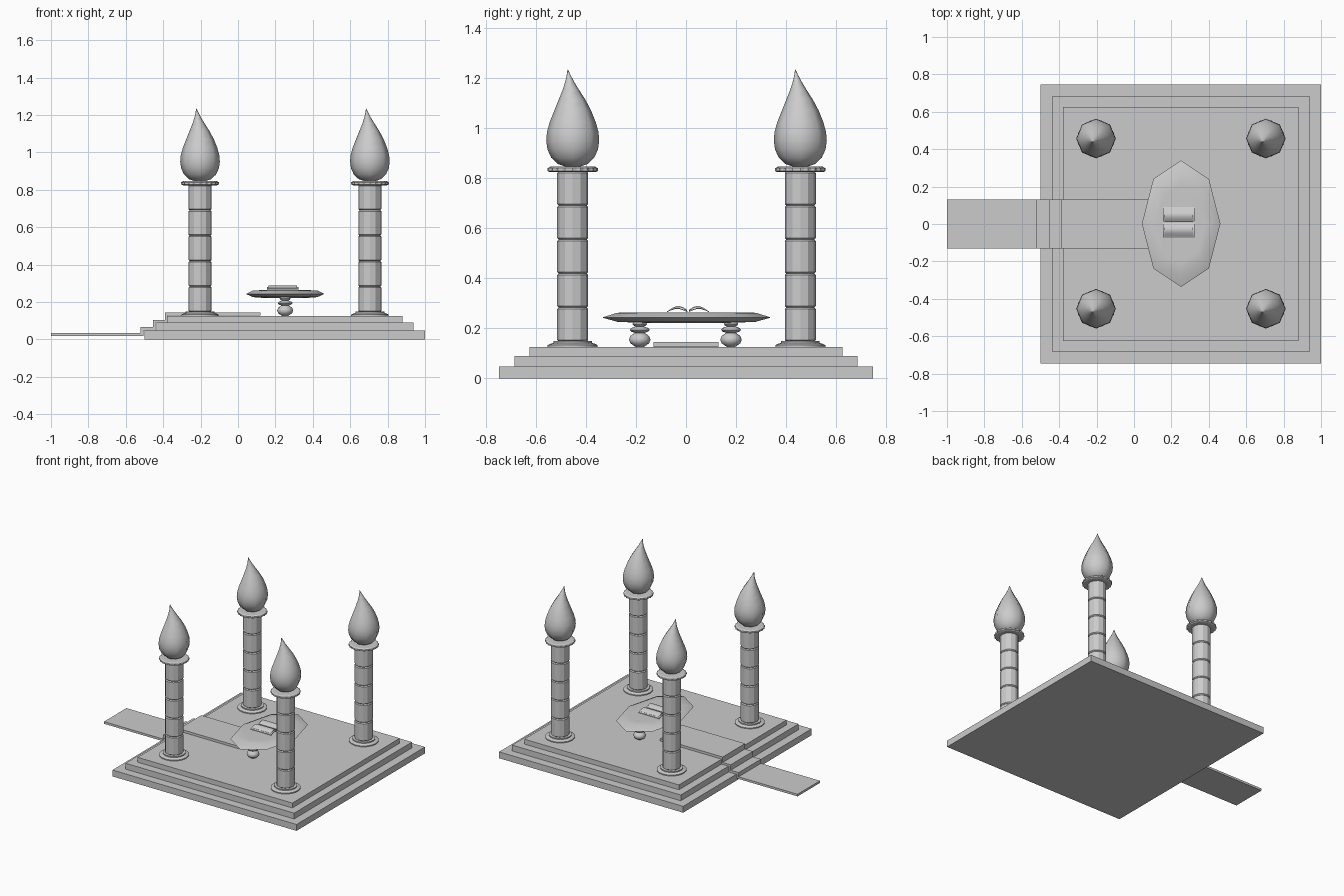
import bpy, bmesh
from math import pi, sin, cos, radians
from mathutils import Matrix

cube = bpy.data.objects.get("Cube")
if cube:
    bpy.data.objects.remove(cube, do_unlink=True)

stone = bpy.data.materials.new("grey_stone")
stone.use_nodes = True
GREY = (0.6, 0.6, 0.6, 1)
stone.diffuse_color = GREY
stone.node_tree.nodes["Principled BSDF"].inputs["Base Color"].default_value = GREY


def finish(name, bm, smooth=None):
    """Turn a bmesh into an object, smooth below the given angle."""
    bmesh.ops.recalc_face_normals(bm, faces=bm.faces)
    mesh = bpy.data.meshes.new(name)
    bm.to_mesh(mesh)
    bm.free()
    mesh.materials.append(stone)
    obj = bpy.data.objects.new(name, mesh)
    bpy.context.collection.objects.link(obj)
    if smooth:
        bpy.ops.object.select_all(action='DESELECT')
        obj.select_set(True)
        bpy.context.view_layer.objects.active = obj
        bpy.ops.object.shade_smooth_by_angle(angle=radians(smooth))
    return obj


def box(name, x0, x1, y0, y1, z0, z1):
    bm = bmesh.new()
    size = Matrix.Diagonal((x1 - x0, y1 - y0, z1 - z0, 1))
    centre = Matrix.Translation(((x0 + x1) / 2, (y0 + y1) / 2, (z0 + z1) / 2))
    bmesh.ops.create_cube(bm, size=1, matrix=centre @ size)
    return finish(name, bm)


def lathe(name, x, y, rings, sides, smooth=None, stretch=1, lean=None, flute=0):
    """Stack of (radius, z) rings; lean shifts each ring, flute pulls in every other vertex."""
    bm = bmesh.new()
    loops = []
    for r, z in rings:
        off = lean(z) if lean else 0
        loop = []
        for i in range(sides):
            a, k = 2 * pi * i / sides, r * (1 - flute * (i % 2))
            loop.append(bm.verts.new((x + off + k * cos(a), y + off + k * stretch * sin(a), z)))
        loops.append(loop)
    for low, high in zip(loops, loops[1:]):
        for i in range(sides):
            j = (i + 1) % sides
            bm.faces.new((low[i], low[j], high[j], high[i]))
    bm.faces.new(loops[0][::-1])
    bm.faces.new(loops[-1])
    return finish(name, bm, smooth)


def extrude_x(name, profile, x0, x1, smooth=None):
    """Prism along x from a (y, z) outline."""
    bm = bmesh.new()
    face = bm.faces.new([bm.verts.new((x0, y, z)) for y, z in profile])
    res = bmesh.ops.extrude_face_region(bm, geom=[face])
    moved = [v for v in res["geom"] if isinstance(v, bmesh.types.BMVert)]
    bmesh.ops.translate(bm, vec=(x1 - x0, 0, 0), verts=moved)
    return finish(name, bm, smooth)


# Stepped platform
for name, hx, hy, z0, z1 in (("lower_step", 0.75, 0.747, 0, 0.047),
                             ("middle_step", 0.687, 0.685, 0.047, 0.09),
                             ("upper_step", 0.63, 0.625, 0.09, 0.126)):
    box(name, 0.25 - hx, 0.25 + hx, -hy, hy, z0, z1)

# Runner that climbs the steps
top = [(-1, 0.034), (-0.52, 0.034), (-0.52, 0.065), (-0.455, 0.065), (-0.455, 0.105),
       (-0.39, 0.105), (-0.39, 0.145), (0.12, 0.145)]
under = [(0.12, 0.127), (-0.375, 0.127), (-0.375, 0.09), (-0.44, 0.09),
         (-0.44, 0.048), (-0.505, 0.048), (-0.505, 0.018), (-1, 0.018)]
bm = bmesh.new()
side = bm.faces.new([bm.verts.new((x, -0.13, z)) for x, z in top + under])
res = bmesh.ops.extrude_face_region(bm, geom=[side])
bmesh.ops.translate(bm, vec=(0, 0.26, 0),
                    verts=[v for v in res["geom"] if isinstance(v, bmesh.types.BMVert)])
finish("runner", bm)

# Four pillars, each with a foot, stacked drums, a scalloped cap and a flame
FLAME = [(0.025, 0.845), (0.06, 0.857), (0.086, 0.882), (0.101, 0.915), (0.106, 0.95),
         (0.103, 0.985), (0.092, 1.025), (0.074, 1.07), (0.053, 1.115), (0.032, 1.155),
         (0.016, 1.19), (0.007, 1.215), (0.001, 1.235)]


def flame_lean(z):
    return -0.02 * max(0, (z - 1.08) / 0.155) ** 1.3


for x in (-0.203, 0.705):
    for y in (-0.453, 0.457):
        lathe("pillar_foot", x, y, [(0.1, 0.126), (0.1, 0.133), (0.087, 0.139),
                                    (0.077, 0.141), (0.077, 0.149)], 16, 30)
        for n in range(5):
            z = 0.147 + n * 0.136
            lathe("pillar_drum", x, y, [(0.056, z), (0.062, z + 0.006),
                                        (0.062, z + 0.13), (0.056, z + 0.136)], 12, 25)
        lathe("pillar_cap", x, y, [(0.09, 0.824), (0.101, 0.829), (0.101, 0.84),
                                   (0.09, 0.846)], 40, flute=0.05)
        lathe("flame", x, y, FLAME, 8, 60, lean=flame_lean)

# Oval table on two beaded legs
lathe("table_top", 0.252, 0.002, [(0.12, 0.222), (0.172, 0.226), (0.21, 0.243),
                                  (0.172, 0.262), (0.13, 0.263)], 8, 50, stretch=1.61)
for y in (-0.185, 0.18):
    for z0, z1, r in ((0.125, 0.184, 0.043), (0.18, 0.208, 0.04), (0.205, 0.23, 0.029)):
        mid, half = (z0 + z1) / 2, (z1 - z0) / 2
        arc = [pi * (k / 6 - 0.5) for k in range(7)]
        lathe("leg_bead", 0.252, y, [(max(r * cos(a), 0.35 * r), mid + half * sin(a)) for a in arc],
              12, 60)


# Open book: two arched leaves over two arched covers
def arch(y0, y1, base, rise, thick):
    steps = [k / 8 for k in range(9)]
    upper = [(y0 + (y1 - y0) * t, base + rise * sin(pi * t)) for t in steps]
    return upper + [(y, z - thick) for y, z in reversed(upper)]


for s in (-1, 1):
    extrude_x("book_cover", arch(0.008 + s * 0.003, 0.008 + s * 0.083, 0.269, 0.012, 0.004),
              0.155, 0.323, 40)
    extrude_x("book_pages", arch(0.008 + s * 0.004, 0.008 + s * 0.074, 0.274, 0.015, 0.005),
              0.163, 0.315, 40)
